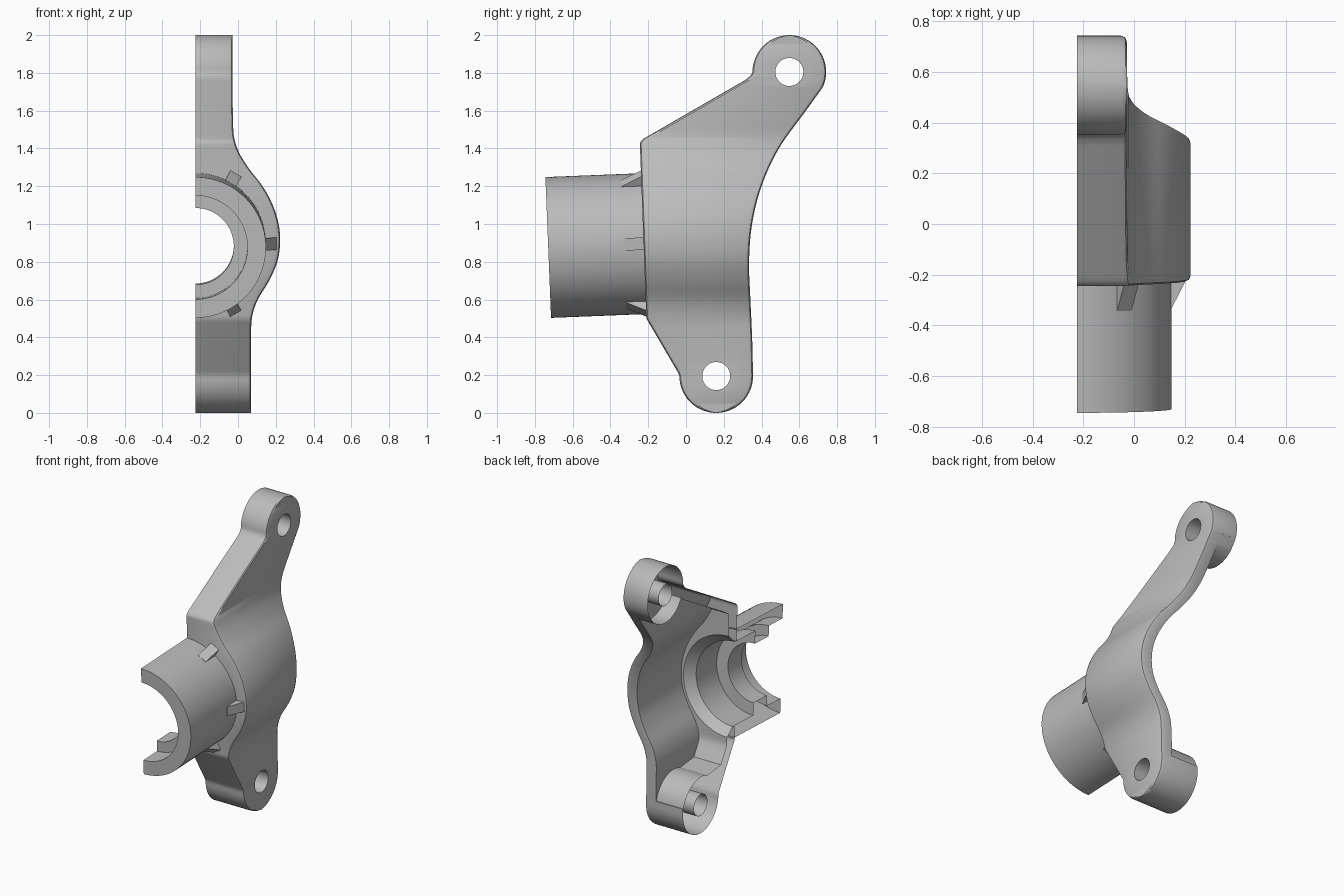
import bpy, bmesh, math
from mathutils import Vector, Matrix

if "Cube" in bpy.data.objects:
    bpy.data.objects.remove(bpy.data.objects["Cube"])

CUT = -0.225                      # open splitting plane
R = 0.195                         # lug radius
LOW, HIGH = (0.16, 0.195), (0.547, 1.805)
LUGS = [LOW, HIGH]
AXIS = Matrix.Translation((CUT, 0, 0.905)) @ Matrix.Rotation(math.radians(2.3), 4, 'X')

grey = bpy.data.materials.new("cast_grey")
grey.diffuse_color = (0.5, 0.5, 0.5, 1)
grey.use_nodes = True
grey.node_tree.nodes["Principled BSDF"].inputs["Base Color"].default_value = grey.diffuse_color

SIDE = [(-0.1, .07), (.45, .07), (.52, .077), (.6, .105), (.7, .165), (.8, .208), (.9, .223), (1.0, .215),
        (1.1, .184), (1.2, .130), (1.3, .053), (1.4, -.004), (1.5, -.025), (2.1, -.028)]
FRONT = [(LOW[1], LOW[0] - R), (.215, -.043), (.5, -.21), (1.42, -.244), (1.43, -.243), (1.44, -.237),
         (1.45, -.226), (1.46, -.21), (1.765, .318), (1.785, .342), (HIGH[1], HIGH[0] - R)]
BACK = [(LOW[1], LOW[0] + R), (.4, .350), (.6, .341), (.8, .334), (1.0, .35), (1.2, .40), (1.4, .492),
        (1.6, .635), (1.725, HIGH[0] + .178)]


def curve(pts, z, smooth=True):
    """Interpolate a (z, value) list, smoothly or in straight pieces."""
    z = min(max(z, pts[0][0]), pts[-1][0])
    i = max(k for k in range(len(pts) - 1) if pts[k][0] <= z + 1e-9)
    (z0, a), (z1, b) = pts[i], pts[i + 1]
    t, h = (z - z0) / (z1 - z0), z1 - z0
    if not smooth:
        return a + (b - a) * t
    s = [(pts[min(k + 1, len(pts) - 1)][1] - pts[max(k - 1, 0)][1]) /
         (pts[min(k + 1, len(pts) - 1)][0] - pts[max(k - 1, 0)][0]) for k in (i, i + 1)]
    return ((2*t**3 - 3*t*t + 1) * a + (t**3 - 2*t*t + t) * h * s[0]
            + (3*t*t - 2*t**3) * b + (t**3 - t*t) * h * s[1])


def half_width(z, c):
    return math.sqrt(max(R * R - (z - c) ** 2, 1e-5))


def front_y(z):
    if z < LOW[1]:
        return LOW[0] - half_width(z, LOW[1])
    return HIGH[0] - half_width(z, HIGH[1]) if z > HIGH[1] else curve(FRONT, z, False)


def back_y(z):
    if z < LOW[1]:
        return LOW[0] + half_width(z, LOW[1])
    return HIGH[0] + half_width(z, HIGH[1]) if z > 1.725 else curve(BACK, z)


def finish(name, bm):
    bmesh.ops.recalc_face_normals(bm, faces=bm.faces)
    me = bpy.data.meshes.new(name)
    bm.to_mesh(me)
    bm.free()
    me.materials.append(grey)
    ob = bpy.data.objects.new(name, me)
    bpy.context.collection.objects.link(ob)
    return ob


def loft(name, rows):
    """Closed solid through equal-length rings."""
    bm = bmesh.new()
    rings = [[bm.verts.new(p) for p in r] for r in rows]
    n = len(rings[0])
    for a, b in zip(rings, rings[1:]):
        for i in range(n):
            bm.faces.new((a[i], a[(i + 1) % n], b[(i + 1) % n], b[i]))
    bm.faces.new(rings[0])
    bm.faces.new(rings[-1])
    return finish(name, bm)


def lug_rod(name, y, z, r, x0, x1):
    return loft(name, [[(x, y + r * math.cos(i * math.tau / 48), z + r * math.sin(i * math.tau / 48))
                        for i in range(48)] for x in (x0, x1)])


def boolean(target, tool, op):
    m = target.modifiers.new(op.lower(), 'BOOLEAN')
    m.operation, m.solver, m.object = op, 'EXACT', tool
    bpy.context.view_layer.objects.active = target
    bpy.ops.object.modifier_apply(modifier=m.name)
    bpy.data.objects.remove(tool)


def smooth(ob):
    bpy.ops.object.select_all(action='DESELECT')
    ob.select_set(True)
    bpy.context.view_layer.objects.active = ob
    bpy.ops.object.shade_smooth_by_angle(angle=math.radians(30))


# housing outer solid: rows stacked upward, with rounded outer corners
zs = [LOW[1] - R * math.cos(i * math.pi / 28) for i in range(14)]
zs += [.2 + .02 * i for i in range(81)]
zs += [HIGH[1] + R * math.sin(i * math.pi / 28) for i in range(15)]
zs += [LOW[1], .215, 1.43, 1.45, 1.765, 1.785]
zs = sorted(set(round(z, 4) for z in zs))
rows = []
for z in zs:
    f, b, p = front_y(z), back_y(z), curve(SIDE, z)
    e = min(.022, (b - f) * .4)
    rows.append([(CUT - .08, f, z), (p - .022, f, z), (p - .006, f + e * .3, z), (p, f + e, z),
                 (p, b - e, z), (p - .006, b - e * .3, z), (p - .022, b, z), (CUT - .08, b, z)])
housing = loft("housing", rows)

# cavity, open to the back and to the splitting plane, leaving the lugs solid
rows = []
for i in range(61):
    z = .24 + 1.49 * i / 60
    p = curve(SIDE, z) - .085
    f = max(front_y(z) + .08, -.15, front_y(z + .06) + .04 if z > 1.3 else -1)
    if z < .38:                   # no pocket in front of the lower lug
        f = LOW[0]
    b = back_y(z) + .25
    rows.append([(CUT - .3, f, z), (p, f, z), (p, b, z), (CUT - .3, b, z)])
cavity = loft("cavity_cutter", rows)
for y, z in LUGS:
    boolean(cavity, lug_rod("lug_core", y, z, R - .001, -.8, .6), 'DIFFERENCE')
boolean(housing, cavity, 'DIFFERENCE')

# flared bore through the front wall
bore = loft("bore_cutter", [[AXIS @ Vector((r * math.cos(i * math.tau / 72), t, r * math.sin(i * math.tau / 72)))
                             for i in range(72)]
                            for r, t in ((.29, -.4), (.29, -.205), (.35, -.14), (.35, -.10))])
boolean(housing, bore, 'DIFFERENCE')

# bolt holes
for y, z in LUGS:
    boolean(housing, lug_rod("hole_cutter", y, z, .074, -.8, .6), 'DIFFERENCE')

# leave the splitting plane open
bm = bmesh.new()
bm.from_mesh(housing.data)
bmesh.ops.bisect_plane(bm, geom=bm.verts[:] + bm.edges[:] + bm.faces[:], dist=1e-5,
                       plane_co=(CUT, 0, 0), plane_no=(-1, 0, 0), clear_outer=True)
bm.to_mesh(housing.data)
bm.free()
smooth(housing)

# half tube with an inner lip
profile = [(.373, -.21), (.373, -.73), (.275, -.73), (.275, -.58), (.203, -.58), (.203, -.43),
           (.29, -.43), (.29, -.21)]
bm = bmesh.new()
cols = []
for i in range(41):
    a = -math.pi / 2 + math.pi * i / 40
    cols.append([bm.verts.new(AXIS @ Vector((r * math.cos(a), t, r * math.sin(a)))) for r, t in profile])
for a, b in zip(cols, cols[1:]):
    for i in range(len(profile) - 1):
        bm.faces.new((a[i], b[i], b[i + 1], a[i + 1]))
smooth(finish("bearing_tube", bm))

# three gussets between tube and housing
for k in (-60, 0, 60):
    turn = AXIS @ Matrix.Rotation(math.radians(-k), 4, 'Y')
    loft("gusset", [[turn @ Vector(p) for p in ((.36, -.33, w), (.374, -.33, w), (.43, -.22, w), (.36, -.22, w))]
                    for w in (-.033, .033)])
